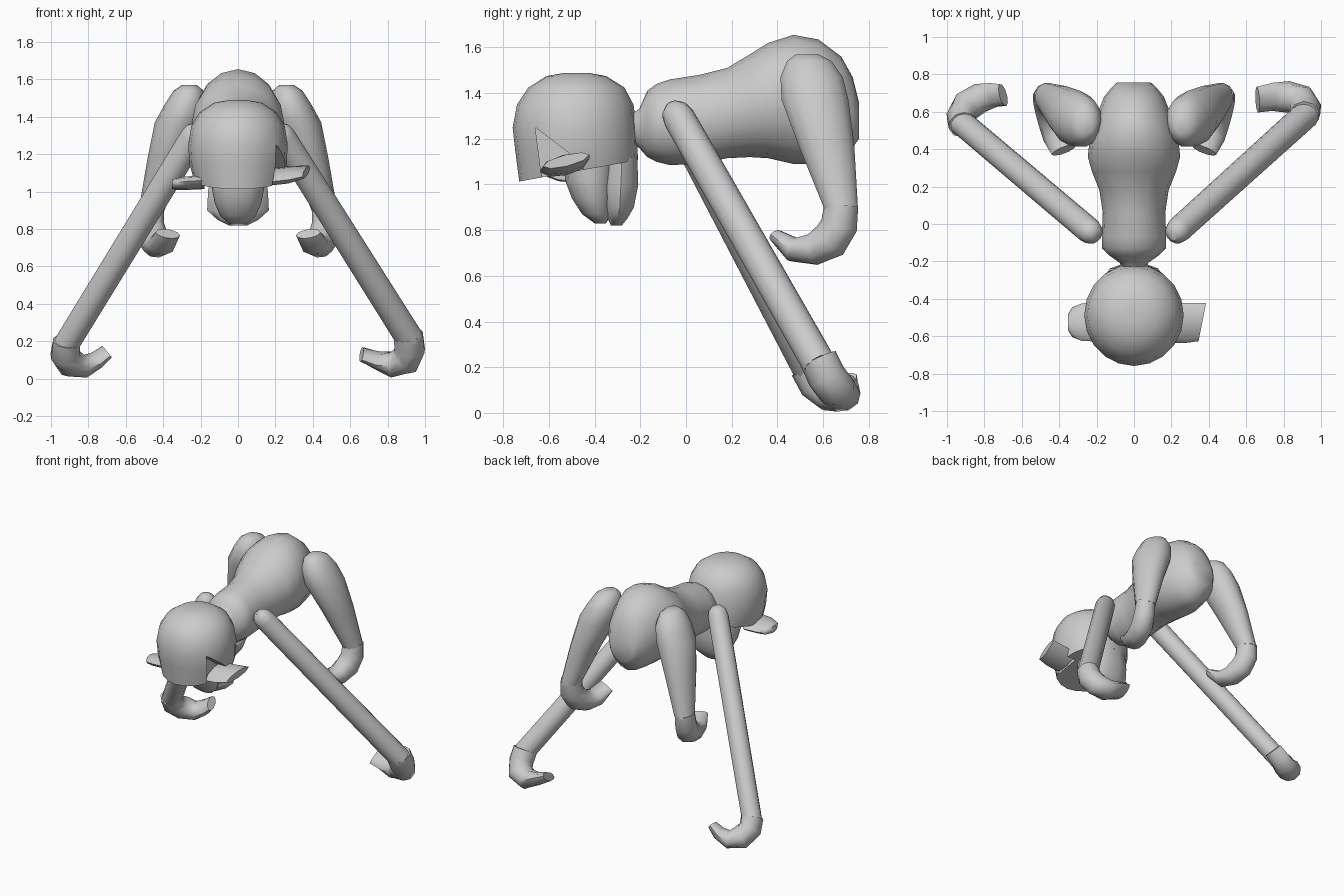
import bpy, bmesh, math
from mathutils import Vector


def loft(name, rings, n=12, normal=None, up=(0, 1, 0), side=None, mirror=False):
    """Loft elliptical rings (x, y, z, side radius, up radius) along a path."""
    bm = bmesh.new()
    pts = [Vector(r[:3]) for r in rings]
    loops = []
    for i, r in enumerate(rings):
        if normal:
            t = Vector(normal)
        else:
            t = (pts[min(i + 1, len(pts) - 1)] - pts[max(i - 1, 0)]).normalized()
        if side:
            s = Vector(side)
            u = (s - t * s.dot(t)).normalized()
        else:
            u = t.cross(Vector(up)).normalized()
        v = u.cross(t).normalized()
        loops.append([bm.verts.new(pts[i] + u * r[3] * math.cos(a) + v * r[4] * math.sin(a))
                      for a in (2 * math.pi * k / n for k in range(n))])
    for a, b in zip(loops, loops[1:]):
        for k in range(n):
            j = (k + 1) % n
            bm.faces.new((a[k], a[j], b[j], b[k]))
    bm.faces.new(loops[0])
    bm.faces.new(loops[-1])
    bmesh.ops.recalc_face_normals(bm, faces=bm.faces)
    me = bpy.data.meshes.new(name)
    bm.to_mesh(me)
    bm.free()
    ob = bpy.data.objects.new(name, me)
    bpy.context.collection.objects.link(ob)
    if mirror:
        ob.modifiers.new("mirror", 'MIRROR')
    return ob


def prism(name, outline, x0, x1):
    """Extrude a (y, z) outline along x."""
    bm = bmesh.new()
    a = [bm.verts.new((x0, y, z)) for y, z in outline]
    b = [bm.verts.new((x1, y, z)) for y, z in outline]
    bm.faces.new(a)
    bm.faces.new(b)
    for k in range(len(a)):
        j = (k + 1) % len(a)
        bm.faces.new((a[k], a[j], b[j], b[k]))
    bmesh.ops.recalc_face_normals(bm, faces=bm.faces)
    me = bpy.data.meshes.new(name)
    bm.to_mesh(me)
    bm.free()
    ob = bpy.data.objects.new(name, me)
    bpy.context.collection.objects.link(ob)
    return ob


# Torso: y, bottom z, top z, half width
torso = [(-.24, 1.18, 1.31, .05), (-.205, 1.16, 1.33, .08), (-.17, 1.12, 1.41, .13),
         (-.13, 1.1, 1.44, .17),
         (-.07, 1.085, 1.46, .172), (.06, 1.09, 1.48, .167), (.18, 1.115, 1.51, .185),
         (.28, 1.12, 1.57, .225), (.36, 1.115, 1.62, .247), (.47, 1.09, 1.655, .235),
         (.58, 1.09, 1.635, .2), (.68, 1.1, 1.56, .16), (.73, 1.16, 1.47, .12),
         (.757, 1.2, 1.36, .09)]
loft("torso", [(0, y, (a + b) / 2, w, (b - a) / 2) for y, a, b, w in torso],
     16, (0, 1, 0), (0, 0, 1))

# Head dome, tilted along its lower rim
head = loft("head", [(0, -.48, 1.489, .05, .05), (0, -.48, 1.475, .13, .13),
                     (0, -.48, 1.425, .205, .21), (0, -.485, 1.35, .25, .255),
                     (0, -.487, 1.25, .266, .272), (0, -.48, 1.15, .26, .268),
                     (0, -.47, 1.06, .235, .26)], 20, (0, 0, 1))
for v in head.data.vertices:
    if v.co.z < 1.1:
        v.co.z += (v.co.y + .47) * .18

# Notch behind the front of the cheek
cut = prism("cheek_cutter", [(-.66, 1.25), (-.625, .98), (-.45, 1.0), (-.45, 1.09)], .16, .4)
cut.hide_render = True
cut.hide_viewport = True
mod = head.modifiers.new("notch", 'BOOLEAN')
mod.operation = 'DIFFERENCE'
mod.object = cut
mod.solver = 'EXACT'

# Ears
loft("left_ear", [(-.18, -.52, 1.05, .11, .035), (-.28, -.525, 1.045, .1, .035),
                  (-.33, -.525, 1.04, .08, .03), (-.352, -.525, 1.04, .045, .025)],
     10, (1, 0, 0), side=(0, 1, -.1))
ear = loft("right_ear", [(.18, -.53, 1.08, .11, .04), (.27, -.53, 1.09, .11, .04),
                         (.365, -.525, 1.105, .105, .025)], 8, (1, 0, 0), side=(0, 1, .25))
for v in ear.data.vertices:
    if v.co.x > .3:
        v.co.x += (v.co.y + .525) * .2

# Muzzle and jaw
loft("muzzle", [(0, -.42, 1.12, .14, .115), (0, -.42, 1.02, .14, .11), (0, -.41, .94, .125, .09),
                (0, -.39, .87, .095, .065), (0, -.375, .83, .05, .025)], 12, (0, 0, 1))
loft("jaw", [(0, -.28, 1.12, .14, .07), (0, -.285, 1.0, .16, .08), (0, -.29, .9, .165, .065),
             (0, -.3, .85, .11, .045), (0, -.305, .82, .05, .025)], 10, (0, 0, 1))

# Arms: straight tubes with a rounded shoulder
loft("right_arm", [(.205, -.06, 1.35, .03, .03), (.22, -.05, 1.325, .06, .06),
                   (.24, -.03, 1.29, .07, .07), (.92, .585, .21, .074, .074)], 14)
loft("left_arm", [(-.205, -.06, 1.35, .03, .03), (-.22, -.05, 1.325, .06, .06),
                  (-.24, -.035, 1.29, .07, .07), (-.92, .54, .18, .068, .068)], 14)

# Hooked hands
loft("right_hand", [(.91, .58, .235, .085, .08), (.918, .615, .16, .085, .085),
                    (.895, .66, .1, .085, .085), (.82, .68, .075, .085, .07),
                    (.74, .68, .1, .08, .045), (.66, .665, .13, .075, .03)],
     10, side=(.55, .83, .1))
loft("left_hand", [(-.915, .53, .2, .075, .078), (-.925, .57, .13, .08, .08),
                   (-.895, .63, .085, .085, .08), (-.82, .675, .065, .08, .06),
                   (-.755, .69, .1, .07, .045), (-.7, .69, .145, .065, .03)],
     10, side=(-.55, .83, .1))

# Thighs
loft("thigh", [(.26, .53, 1.57, .04, .05), (.265, .54, 1.54, .08, .1), (.28, .55, 1.47, .11, .14),
               (.315, .565, 1.37, .13, .15), (.385, .615, 1.17, .1, .125),
               (.465, .68, .89, .068, .075)], 14, (0, 0, 1), mirror=True)

# Hooked feet
loft("foot", [(.465, .68, .91, .07, .075), (.468, .67, .82, .075, .082),
              (.455, .63, .755, .08, .085), (.435, .555, .715, .08, .07),
              (.41, .47, .715, .078, .055), (.375, .395, .775, .07, .03)],
     10, side=(1, -.35, .1), mirror=True)

# Smooth shading with sharp edges kept
for ob in bpy.context.collection.objects:
    if ob.hide_render:
        continue
    bpy.ops.object.select_all(action='DESELECT')
    ob.select_set(True)
    bpy.context.view_layer.objects.active = ob
    bpy.ops.object.shade_smooth_by_angle(angle=math.radians(50))
